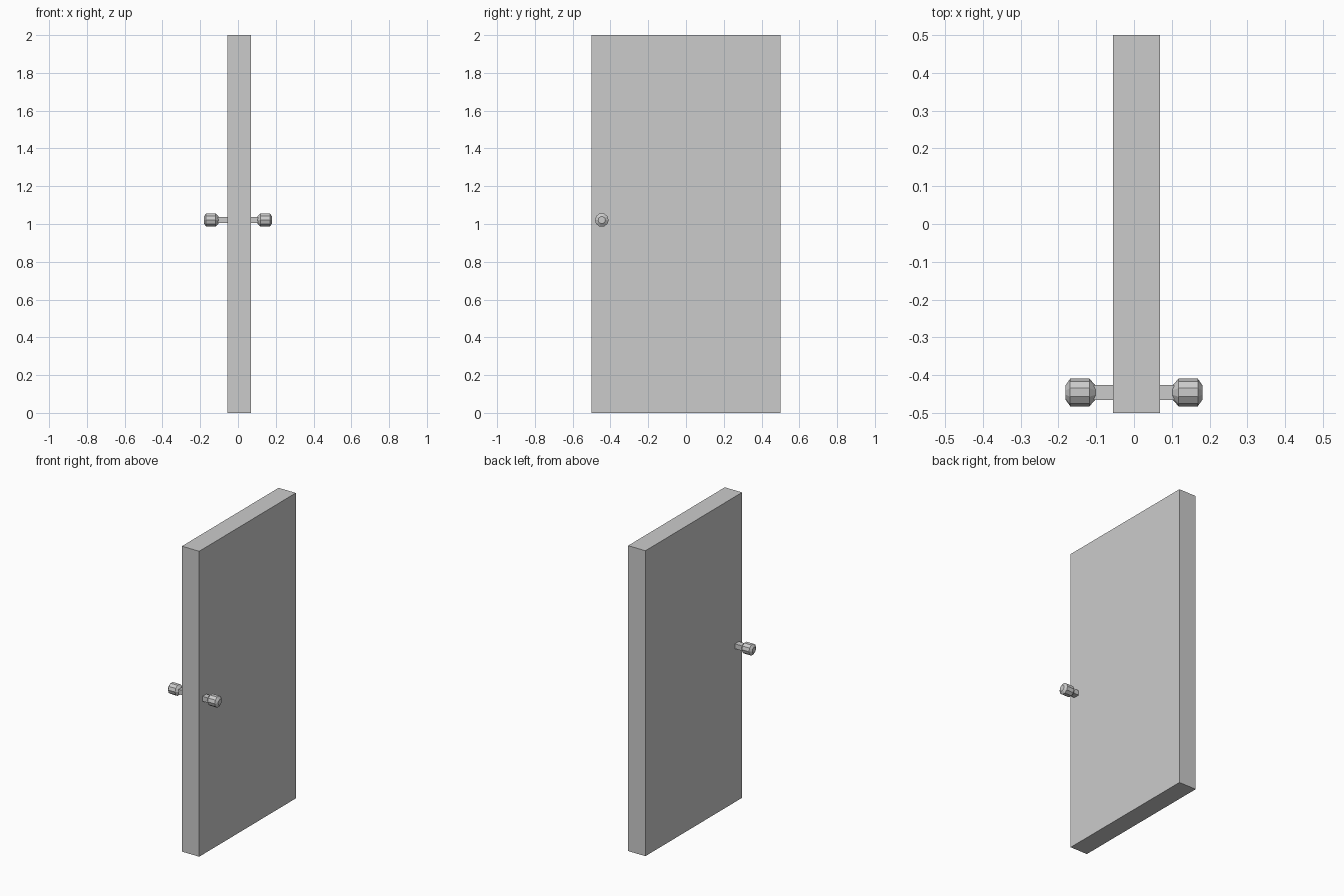
import bpy, bmesh, math

if "Cube" in bpy.data.objects:
    bpy.data.objects.remove(bpy.data.objects["Cube"])

KNOB_Y, KNOB_Z = -0.446, 1.021


def box(name, lo, hi):
    bm = bmesh.new()
    bmesh.ops.create_cube(bm, size=1)
    for v in bm.verts:
        v.co = [(a + b) / 2 + c * (b - a) for a, b, c in zip(lo, hi, v.co)]
    return finish(name, bm)


def finish(name, bm):
    bmesh.ops.recalc_face_normals(bm, faces=bm.faces)
    mesh = bpy.data.meshes.new(name)
    bm.to_mesh(mesh)
    bm.free()
    obj = bpy.data.objects.new(name, mesh)
    bpy.context.collection.objects.link(obj)
    return obj


def lathe_x(name, profile, sides=10):
    # Faceted solid around the x axis from (x, radius) pairs
    bm = bmesh.new()
    rings = []
    for x, r in profile:
        rings.append([bm.verts.new((x, KNOB_Y + r * math.cos(math.tau * i / sides),
                                    KNOB_Z + r * math.sin(math.tau * i / sides)))
                      for i in range(sides)])
    for a, b in zip(rings, rings[1:]):
        for i in range(sides):
            j = (i + 1) % sides
            bm.faces.new((a[i], a[j], b[j], b[i]))
    bm.faces.new(rings[0])
    bm.faces.new(rings[-1])
    return finish(name, bm)


# Door slab
box("door_panel", (-0.056, -0.5, 0), (0.069, 0.5, 2))

# Square-section necks and faceted knobs on both faces
profile = [(0.102, 0.019), (0.118, 0.0365), (0.169, 0.0365), (0.181, 0.019)]
for side, s in (("right", 1), ("left", -1)):
    x0, x1 = sorted((s * 0.05, s * 0.106))
    box(f"{side}_knob_neck", (x0, KNOB_Y - 0.02, KNOB_Z - 0.016),
        (x1, KNOB_Y + 0.02, KNOB_Z + 0.016))
    lathe_x(f"{side}_knob", [(s * x, r) for x, r in profile])
